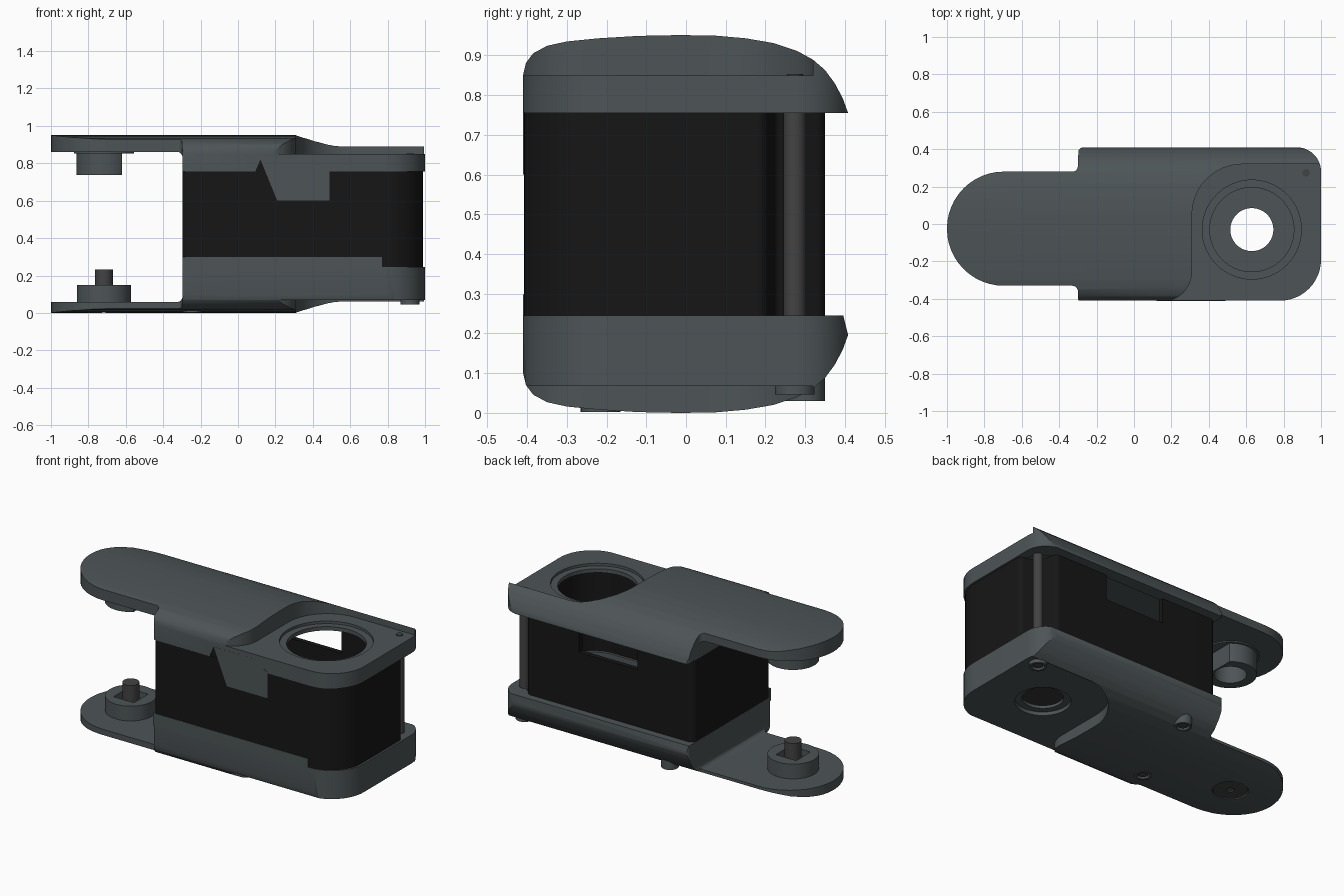
import bpy, bmesh, math
from mathutils import Vector

if "Cube" in bpy.data.objects:
    bpy.data.objects.remove(bpy.data.objects["Cube"])


def material(name, rgb):
    m = bpy.data.materials.new(name)
    m.diffuse_color = (*rgb, 1)
    m.use_nodes = True
    m.node_tree.nodes["Principled BSDF"].inputs["Base Color"].default_value = m.diffuse_color
    return m


SLATE = material("slate_grey", (0.075, 0.09, 0.095))
BLACK = material("black", (0.008, 0.008, 0.008))
STEEL = material("dark_steel", (0.055, 0.055, 0.055))


def rounded(corners, steps=12):
    """Closed outline from (x, y, radius) corners, each filleted by a tangent arc."""
    out = []
    for i, (x, y, r) in enumerate(corners):
        p = Vector((x, y))
        if r == 0:
            out.append((x, y))
            continue
        a = (Vector(corners[i - 1][:2]) - p).normalized()
        b = (Vector(corners[(i + 1) % len(corners)][:2]) - p).normalized()
        half = a.angle(b) / 2
        c = p + (a + b).normalized() * r / math.sin(half)
        start, end = p + a * r / math.tan(half) - c, p + b * r / math.tan(half) - c
        a0 = math.atan2(start.y, start.x)
        turn = math.atan2(start.x * end.y - start.y * end.x, start.dot(end))
        for k in range(steps + 1):
            t = a0 + turn * k / steps
            out.append((c.x + r * math.cos(t), c.y + r * math.sin(t)))
    return out


def prism(name, pts, lo, hi, axis="z", mat=None):
    place = {"x": lambda p, h: (h, p[0], p[1]),
             "y": lambda p, h: (p[0], h, p[1]),
             "z": lambda p, h: (p[0], p[1], h)}[axis]
    bm = bmesh.new()
    a = [bm.verts.new(place(p, lo)) for p in pts]
    b = [bm.verts.new(place(p, hi)) for p in pts]
    bm.faces.new(a)
    bm.faces.new(b)
    for i in range(len(pts)):
        j = (i + 1) % len(pts)
        bm.faces.new((a[i], a[j], b[j], b[i]))
    bmesh.ops.recalc_face_normals(bm, faces=bm.faces)
    mesh = bpy.data.meshes.new(name)
    bm.to_mesh(mesh)
    bm.free()
    ob = bpy.data.objects.new(name, mesh)
    bpy.context.collection.objects.link(ob)
    if mat:
        mesh.materials.append(mat)
    return ob


def disc(name, x, y, r, lo, hi, mat=None, n=64):
    pts = [(x + r * math.cos(2 * math.pi * k / n), y + r * math.sin(2 * math.pi * k / n)) for k in range(n)]
    return prism(name, pts, lo, hi, "z", mat)


def box(name, x0, x1, y0, y1, z0, z1, mat=None):
    return prism(name, [(x0, y0), (x1, y0), (x1, y1), (x0, y1)], z0, z1, "z", mat)


def boolean(ob, tool, op="DIFFERENCE"):
    m = ob.modifiers.new("cut", "BOOLEAN")
    m.object, m.operation, m.solver = tool, op, "EXACT"
    bpy.context.view_layer.objects.active = ob
    bpy.ops.object.modifier_apply(modifier=m.name)
    bpy.data.objects.remove(tool)


HEIGHT = 0.951
# Crowned cross-section of a cover: (y, depth below the outer surface)
CROWN = [(-.41, .10), (-.403, .07), (-.385, .046), (-.35, .027), (-.30, .016), (-.22, .008),
         (-.12, .002), (-.02, 0), (.07, .001), (.15, .008), (.22, .02), (.28, .04),
         (.32, .062), (.35, .088), (.375, .122), (.395, .16), (.408, .196)]
PLAN = rounded([(-1, -.33, .304), (-.3, -.33, .03), (-.3, -.41, .015), (1, -.41, .22),
                (1, .41, .13), (-.3, .41, .03), (-.3, .28, .03), (-1, .28, .304)])
POCKET = rounded([(1.1, .32, 0), (.31, .32, .27), (.31, -.415, .16), (.05, -.415, 0),
                  (.05, -.6, 0), (1.1, -.6, 0)])
CAVITY = rounded([(-.25, -.36, .02), (.95, -.36, .2), (.95, .33, .15), (-.25, .33, .02)])


def cover(name, top, rim, tongue, floor, bores):
    z = (lambda d: HEIGHT - d) if top else (lambda d: d)
    section = [(-.41, rim)] + CROWN + ([] if top else [(.396, rim)])
    ob = prism(name, [(y, z(d)) for y, d in section], -1.05, 1.05, "x", SLATE)
    boolean(ob, prism("plan", PLAN, -.3, 1.3), "INTERSECT")
    gap = rounded([(-.297, tongue, .03), (-.297, .6, 0), (-1.2, .6, 0), (-1.2, tongue, 0)])
    boolean(ob, prism("gap", [(x, z(d)) for x, d in gap], -.7, .7, "y"))
    boolean(ob, prism("pocket", POCKET, z(-.1), z(floor)))
    boolean(ob, prism("cavity", CAVITY, z(floor + .04), z(.5)))
    for r, depth in bores:
        boolean(ob, disc("bore", .63, -.03, r, z(-.1), z(depth)))
    return ob


# Upper and lower covers
upper = cover("upper_cover", True, .196, .09, .102, [(.265, .118), (.225, .3)])
lower = cover("lower_cover", False, .245, .058, .068, [(.155, .09), (.115, .3)])
boolean(upper, prism("nick", [(.085, .74), (.12, .82), (.153, .74)], -.5, -.39, "y"))

# Hollow black housing with a window in the back
body = prism("housing", rounded([(-.296, -.408, .03), (.988, -.408, .215), (.988, .2, .03), (.88, .225, .02),
                                 (.85, .35, .03), (-.296, .35, .04)]), .244, .756, "z", BLACK)
boolean(body, prism("hollow", rounded([(-.26, -.375, .02), (.955, -.375, .19), (.955, .17, .02), (.86, .195, .02),
                                       (.82, .32, .02), (-.26, .32, .02)]), .1, .9))
boolean(body, box("window", .09, .49, .28, .4, .6, .8))
prism("housing_tab", [(.085, .74), (.12, .82), (.153, .74)], -.405, -.388, "y", BLACK)

# Front flap and raised lip
prism("front_flap", [(.12, .82), (.21, .6), (.49, .6), (.49, .76), (.40, .82)], -.4105, -.37, "y", SLATE)
box("front_lip", -.297, .77, -.41, -.39, .22, .298, SLATE)

# Corner rod with its end screws
ROD = (.92, .274)
disc("corner_rod", *ROD, .028, .1, .8, STEEL, 32)
disc("rod_top_pin", *ROD, .02, .8, .853, STEEL, 32)

# Screw collars under the lower cover
for i, (x, y, lo, hi) in enumerate([(*ROD, .046, .1), (-.1, .3, .03, .1), (-.245, -.215, .002, .06)]):
    boolean(lower, disc("screw_hole", x, y, .042, -.1, hi))
    collar = disc(f"screw_collar_{i}", x, y, .05, lo, hi + .005, SLATE, 40)
    boolean(collar, disc("collar_bore", x, y, .035, -.1, lo + .03, None, 40))
    disc(f"screw_head_{i}", x, y, .028, lo + .008, hi, STEEL, 32)

# Upper fork boss: open C-shaped ring
PIVOT = (-.717, -.03)
disc("upper_boss_plate", *PIVOT, .16, .853, .87, SLATE)
boss = disc("upper_boss", *PIVOT, .147, .737, .87, SLATE)
boolean(boss, disc("boss_bore", *PIVOT, .09, .6, .85))
boolean(boss, box("boss_slot", -.62, -.4, -.3, .3, .6, .853))

# Lower fork boss: disc with a square recess and a pin
base = disc("lower_boss", *PIVOT, .145, .04, .15, SLATE)
boolean(base, box("recess", -.787, -.647, -.1, .04, .11, .3))
disc("pivot_pin", *PIVOT, .048, .06, .233, STEEL, 40)
boolean(lower, disc("screw_recess", *PIVOT, .1, -.1, .014))
head = disc("pivot_screw", *PIVOT, .096, .005, .03, STEEL)
boolean(head, disc("socket", *PIVOT, .025, -.1, .02, None, 6))

# Smooth curved sides, keep edges sharp
for ob in list(bpy.context.scene.objects):
    ob.select_set(True)
    bpy.context.view_layer.objects.active = ob
bpy.ops.object.shade_smooth_by_angle(angle=math.radians(30))
